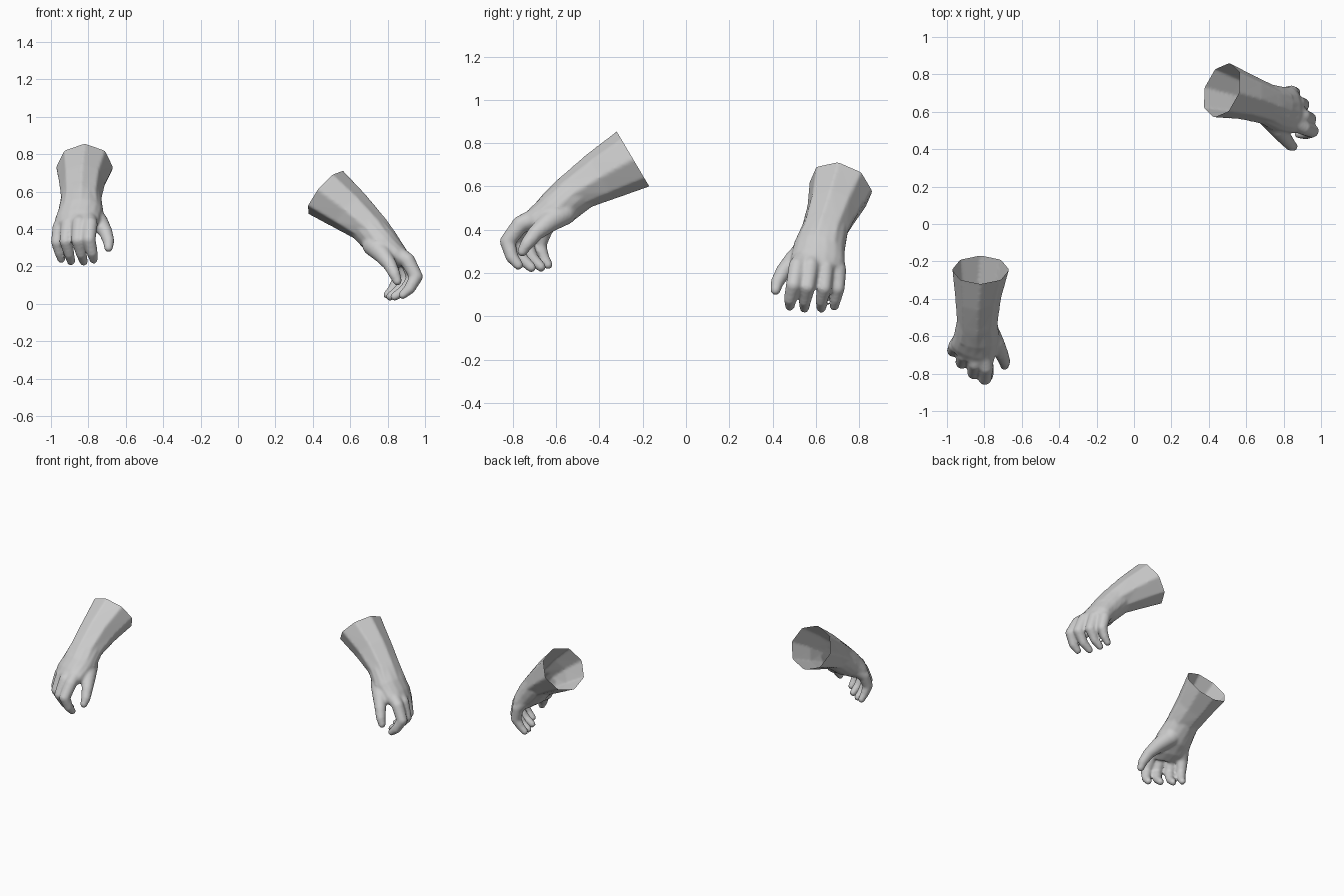
import bpy, bmesh, math
from mathutils import Vector, Matrix

if "Cube" in bpy.data.objects:
    bpy.data.objects.remove(bpy.data.objects["Cube"])

V = Vector
skin = bpy.data.materials.new("light_grey")
skin.diffuse_color = (0.6, 0.6, 0.6, 1)
skin.use_nodes = True
skin.node_tree.nodes["Principled BSDF"].inputs["Base Color"].default_value = skin.diffuse_color

bm = bmesh.new()


def loft(sections, sides=8):
    """Closed loft through (centre, side vector, top vector) sections."""
    rings = []
    for c, s, t in sections:
        ring = []
        for i in range(sides):
            a = 2 * math.pi * i / sides
            ring.append(bm.verts.new(V(c) + V(s) * math.cos(a) + V(t) * math.sin(a)))
        rings.append(ring)
    faces = [bm.faces.new(rings[0]), bm.faces.new(rings[-1])]
    for r0, r1 in zip(rings, rings[1:]):
        for i in range(sides):
            j = (i + 1) % sides
            faces.append(bm.faces.new((r0[i], r0[j], r1[j], r1[i])))
    bmesh.ops.recalc_face_normals(bm, faces=faces)


def limb(points):
    """Rounded tapered chain through (x, y, z, radius) joints."""
    for x, y, z, r in points:
        bmesh.ops.create_icosphere(bm, subdivisions=3, radius=r,
                                   matrix=Matrix.Translation((x, y, z)))
    for p, q in zip(points, points[1:]):
        a, b = V(p[:3]), V(q[:3])
        rot = (b - a).to_track_quat('Z', 'Y').to_matrix().to_4x4()
        bmesh.ops.create_cone(bm, cap_ends=True, segments=16, radius1=p[3], radius2=q[3],
                              depth=(b - a).length,
                              matrix=Matrix.Translation((a + b) / 2) @ rot)


# Forearm: eight-sided sleeve, running a little past the open end
centre = V((-0.82, -0.245, 0.727))
axis = V((0, -0.86, -0.51)).normalized()
loft([
    (centre - axis * 0.05, (0.163, 0, 0), (0, -0.08, 0.137)),
    (centre, (0.153, 0, 0), (0, -0.076, 0.129)),
    ((-0.833, -0.395, 0.645), (0.124, 0, 0), (0, -0.067, 0.103)),
    ((-0.838, -0.53, 0.563), (0.110, 0, 0), (0, -0.066, 0.068)),
    ((-0.840, -0.60, 0.497), (0.122, 0, 0), (0, -0.064, 0.066)),
])
# Palm: flattened, leaning forward on the thumb side
loft([
    ((-0.838, -0.50, 0.578), (0.106, 0, 0), (0, -0.065, 0.072)),
    ((-0.842, -0.60, 0.495), (0.120, -0.01, 0), (0, -0.064, 0.066)),
    ((-0.858, -0.665, 0.447), (0.122, -0.03, 0), (0, -0.05, 0.055)),
    ((-0.868, -0.72, 0.415), (0.105, -0.05, 0), (0, -0.032, 0.04)),
], 16)

# Fingers: hand bone, knuckle, middle joint, end joint, tip
limb([(-0.805, -0.64, 0.485, 0.045), (-0.79, -0.765, 0.425, 0.040),
      (-0.797, -0.825, 0.345, 0.036), (-0.780, -0.805, 0.275, 0.030),
      (-0.772, -0.775, 0.237, 0.023)])
limb([(-0.84, -0.63, 0.485, 0.045), (-0.848, -0.745, 0.430, 0.040),
      (-0.856, -0.795, 0.340, 0.036), (-0.838, -0.760, 0.268, 0.029),
      (-0.825, -0.715, 0.226, 0.023)])
limb([(-0.88, -0.61, 0.480, 0.043), (-0.908, -0.70, 0.425, 0.039),
      (-0.920, -0.740, 0.335, 0.035), (-0.903, -0.710, 0.268, 0.028),
      (-0.893, -0.670, 0.228, 0.023)])
limb([(-0.91, -0.59, 0.470, 0.042), (-0.953, -0.65, 0.410, 0.039),
      (-0.967, -0.678, 0.330, 0.033), (-0.955, -0.660, 0.275, 0.027),
      (-0.945, -0.638, 0.238, 0.022)])
# Thumb and its fleshy base
limb([(-0.785, -0.565, 0.480, 0.060), (-0.742, -0.635, 0.435, 0.049),
      (-0.708, -0.695, 0.385, 0.037), (-0.692, -0.735, 0.335, 0.031),
      (-0.692, -0.757, 0.300, 0.024)])

mesh = bpy.data.meshes.new("hand_parts")
bm.to_mesh(mesh)
bm.free()
parts = bpy.data.objects.new("hand_parts", mesh)
bpy.context.collection.objects.link(parts)

# Fuse the parts into one skin
fuse = parts.modifiers.new("fuse", 'REMESH')
fuse.mode = 'VOXEL'
fuse.voxel_size = 0.009
soft = parts.modifiers.new("soften", 'SMOOTH')
soft.factor = 0.5
soft.iterations = 4
bpy.context.view_layer.update()
deps = bpy.context.evaluated_depsgraph_get()
fused = bpy.data.meshes.new_from_object(parts.evaluated_get(deps))
bpy.data.objects.remove(parts)

# Cut the forearm open
bm = bmesh.new()
bm.from_mesh(fused)
bmesh.ops.bisect_plane(bm, geom=bm.verts[:] + bm.edges[:] + bm.faces[:], dist=1e-5,
                       plane_co=centre, plane_no=axis, clear_inner=True)
bm.to_mesh(fused)
bm.free()


def frame(along, up, flip):
    """Columns: thumb side, back of the forearm, pointing direction."""
    e = V(along).normalized()
    t = V(up)
    t = (t - e * t.dot(e)).normalized()
    return Matrix((e.cross(t) * flip, t, e)).transposed()


# The other hand is a mirrored copy, turned to point sideways
here = frame((0.085, -0.57, -0.412), (0, -0.15, 0.255), -1)
there = frame((0.45, -0.275, -0.47), (0.185, -0.03, 0.21), 1)
turn = Matrix.Translation((0.47, 0.715, 0.595)) @ (there @ here.transposed()).to_4x4() \
    @ Matrix.Translation(-centre)
other = fused.copy()
other.transform(turn)
other.flip_normals()

for name, me in (("right_hand", fused), ("left_hand", other)):
    me.name = name
    me.materials.clear()
    me.materials.append(skin)
    ob = bpy.data.objects.new(name, me)
    bpy.context.collection.objects.link(ob)
    bpy.ops.object.select_all(action='DESELECT')
    ob.select_set(True)
    bpy.context.view_layer.objects.active = ob
    bpy.ops.object.shade_smooth_by_angle(angle=math.radians(40))
